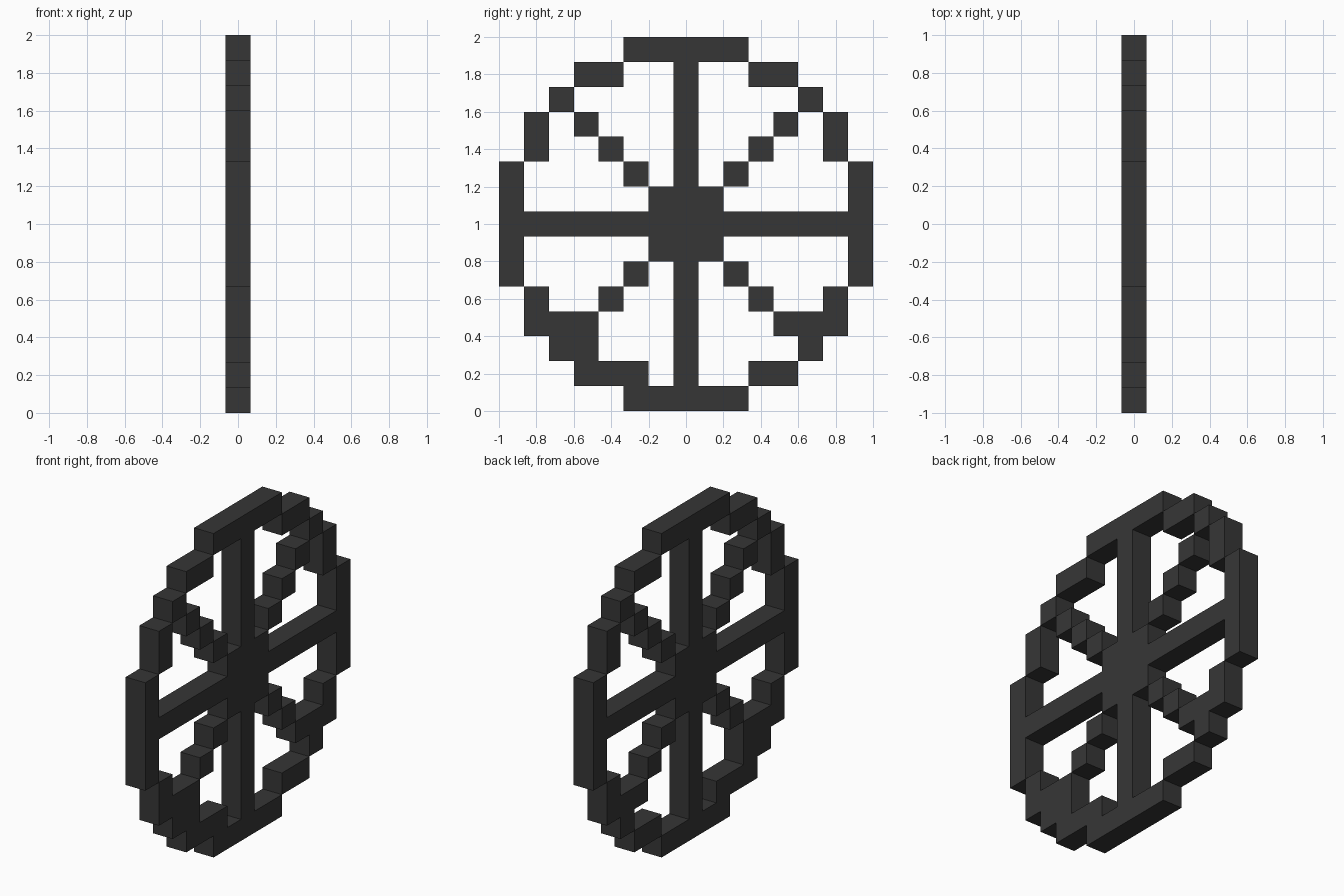
import bpy, bmesh
from mathutils import Matrix, Vector

if "Cube" in bpy.data.objects:
    bpy.data.objects.remove(bpy.data.objects["Cube"])

U = 2 / 15  # one block

# Single flat colour
mat = bpy.data.materials.new("dark grey")
mat.diffuse_color = (0.037, 0.037, 0.037, 1)
mat.use_nodes = True
mat.node_tree.nodes["Principled BSDF"].inputs["Base Color"].default_value = mat.diffuse_color


def mirrored(cells):
    """Mirror (y, z) block positions over both axes and the diagonal."""
    return {(sy * p, sz * q) for a, b in cells for p, q in ((a, b), (b, a))
            for sy in (-1, 1) for sz in (-1, 1)}


# Block layout, counted from the wheel centre
parts = {
    "wheel_rim": mirrored([(7, 0), (7, 1), (7, 2), (6, 3), (6, 4), (5, 5)]),
    "hub": {(y, z) for y in (-1, 0, 1) for z in (-1, 0, 1)},
    "straight_spokes": mirrored([(n, 0) for n in range(2, 7)]),
    "diagonal_spokes": mirrored([(n, n) for n in range(2, 5)]),
    # Uneven extra blocks along the lower rim
    "rim_patches": {(-5, -4), (5, -4), (-4, -5), (-2, -6)},
}
filled = set().union(*parts.values())


def build(name, cells):
    """Join blocks into one mesh, leaving out faces hidden by neighbours."""
    bm = bmesh.new()
    for y, z in sorted(cells):
        centre = Vector((0, y * U, 1 + z * U))
        verts = bmesh.ops.create_cube(
            bm, size=U, matrix=Matrix.Translation(centre))["verts"]
        hidden = []
        for f in {f for v in verts for f in v.link_faces}:
            d = (f.calc_center_median() - centre) * 2 / U
            dy, dz = round(d.y), round(d.z)
            if (dy or dz) and (y + dy, z + dz) in filled:
                hidden.append(f)
        bmesh.ops.delete(bm, geom=hidden, context='FACES')
    bmesh.ops.remove_doubles(bm, verts=bm.verts, dist=0.0005)
    mesh = bpy.data.meshes.new(name)
    bm.to_mesh(mesh)
    bm.free()
    mesh.materials.append(mat)
    bpy.context.collection.objects.link(bpy.data.objects.new(name, mesh))


for name, cells in parts.items():
    build(name, cells)
